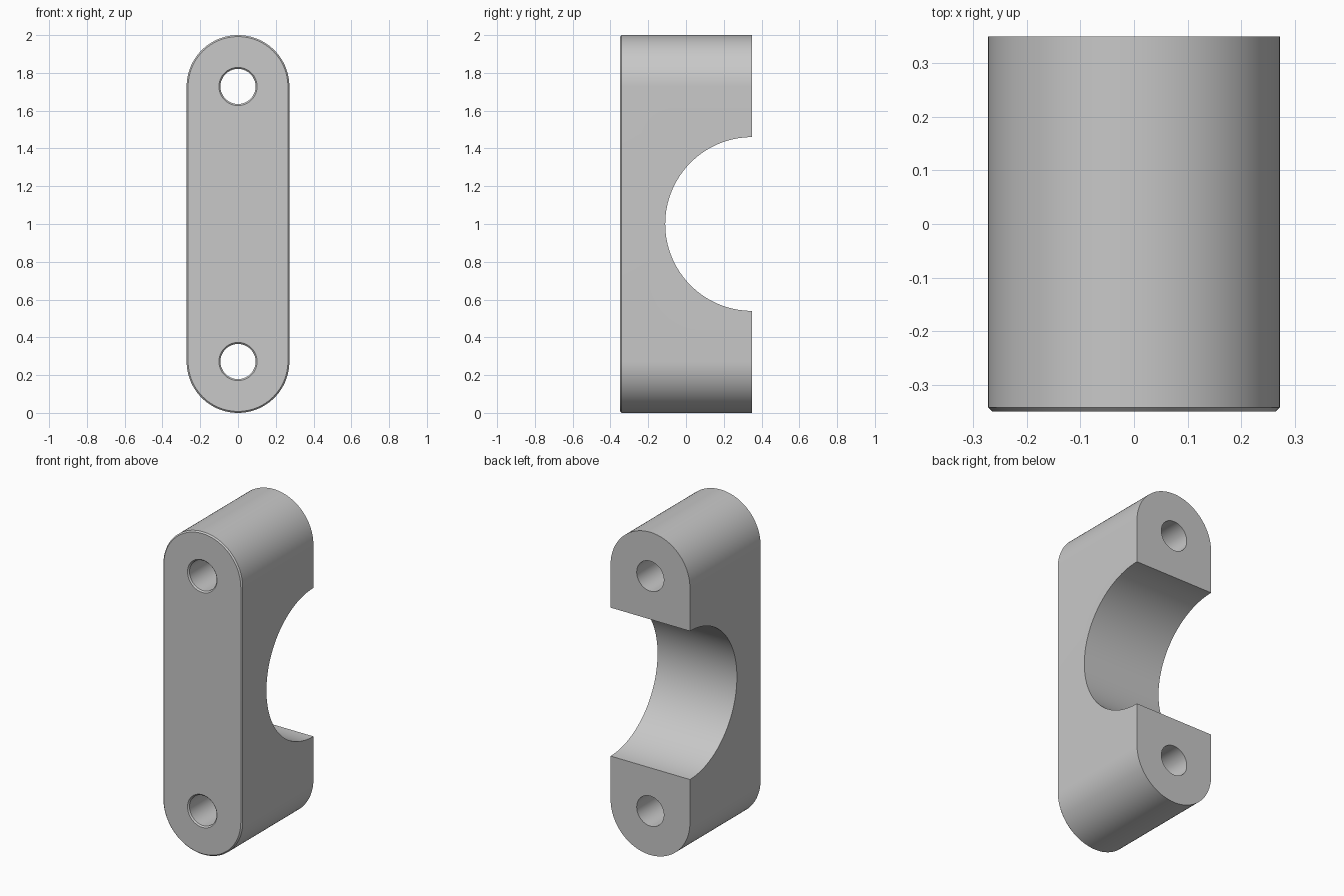
import bpy, bmesh
from math import cos, sin, pi

if "Cube" in bpy.data.objects:
    bpy.data.objects.remove(bpy.data.objects["Cube"], do_unlink=True)

RADIUS, FRONT, BACK, CHAMFER = 0.272, -0.35, 0.35, 0.008
TOP_Z, BOTTOM_Z = 2 - RADIUS, RADIUS
HOLE, BORE = 0.093, 0.46

grey = bpy.data.materials.new("grey metal")
grey.use_nodes = True
grey.diffuse_color = (0.58, 0.58, 0.58, 1)
grey.node_tree.nodes["Principled BSDF"].inputs["Base Color"].default_value = grey.diffuse_color


def circle(r, n=64, z=0):
    return [(r * cos(2 * pi * i / n), z + r * sin(2 * pi * i / n)) for i in range(n)]


def stadium(r, n=48):
    upper = [(r * cos(pi * i / n), TOP_Z + r * sin(pi * i / n)) for i in range(n + 1)]
    return upper + [(-x, 2 - z) for x, z in upper]


def loft(name, sections):
    """Solid skinned through (y, outline) sections, capped at both ends."""
    bm = bmesh.new()
    rings = [[bm.verts.new((x, y, z)) for x, z in pts] for y, pts in sections]
    for a, b in zip(rings, rings[1:]):
        for i in range(len(a)):
            j = (i + 1) % len(a)
            bm.faces.new((a[i], a[j], b[j], b[i]))
    bm.faces.new(rings[0])
    bm.faces.new(rings[-1])
    bmesh.ops.recalc_face_normals(bm, faces=bm.faces)
    mesh = bpy.data.meshes.new(name)
    bm.to_mesh(mesh)
    bm.free()
    mesh.materials.append(grey)
    obj = bpy.data.objects.new(name, mesh)
    bpy.context.collection.objects.link(obj)
    return obj


def cut(target, cutter):
    cutter.hide_render = True
    mod = target.modifiers.new("cut", "BOOLEAN")
    mod.operation, mod.solver, mod.object = "DIFFERENCE", "EXACT", cutter
    bpy.context.view_layer.objects.active = target
    bpy.ops.object.modifier_apply(modifier=mod.name)
    bpy.data.objects.remove(cutter, do_unlink=True)


# Rounded block with a chamfered front rim
clamp = loft("clamp_half", [
    (FRONT, stadium(RADIUS - CHAMFER)),
    (FRONT + CHAMFER, stadium(RADIUS)),
    (BACK, stadium(RADIUS)),
])

# Bolt holes, countersunk slightly at the front
for z in (BOTTOM_Z, TOP_Z):
    cut(clamp, loft("hole_cutter", [
        (FRONT - CHAMFER, circle(HOLE + 2 * CHAMFER, z=z)),
        (FRONT + CHAMFER, circle(HOLE, z=z)),
        (BACK + 0.1, circle(HOLE, z=z)),
    ]))

# Half-round pipe seat across the back
seat = loft("seat_cutter", [(-0.5, circle(BORE, 128)), (0.5, circle(BORE, 128))])
seat.rotation_euler.z = pi / 2
seat.location = (0, BACK, 1)
bpy.context.view_layer.update()
cut(clamp, seat)

# Smooth curved walls, crisp edges
bpy.ops.object.select_all(action="DESELECT")
clamp.select_set(True)
bpy.context.view_layer.objects.active = clamp
bpy.ops.object.shade_smooth_by_angle(angle=pi / 6)
